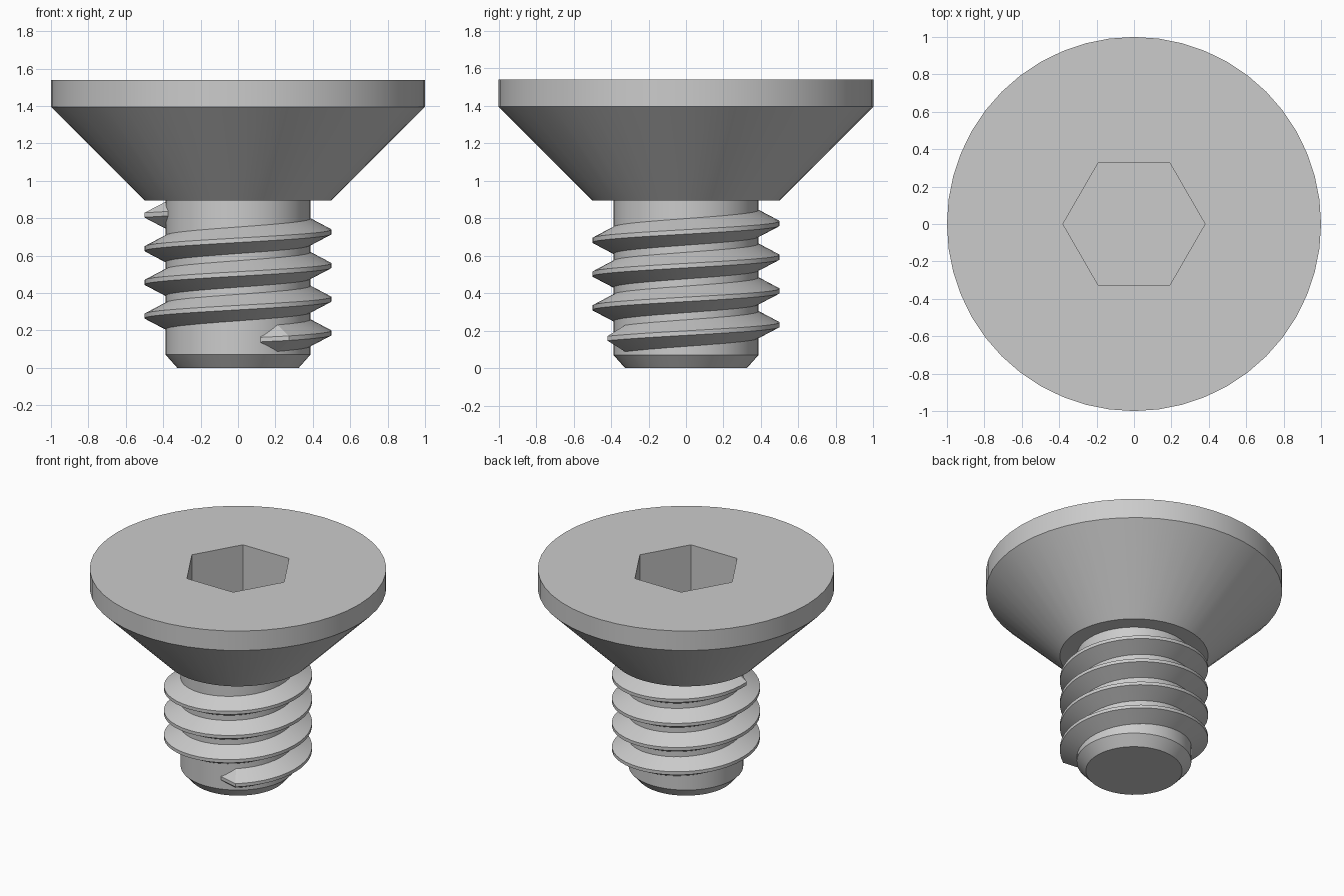
import bpy
import bmesh
from math import cos, sin, pi, radians

SEGMENTS = 48
CUBE = bpy.data.objects.get("Cube")
if CUBE:
    bpy.data.objects.remove(CUBE)

steel = bpy.data.materials.new("grey steel")
steel.use_nodes = True
GREY = (0.6, 0.6, 0.6, 1)
steel.diffuse_color = GREY
steel.node_tree.nodes["Principled BSDF"].inputs["Base Color"].default_value = GREY


def skin_rings(name, rings, closed):
    """Join successive rings of points with quads and cap both ends."""
    bm = bmesh.new()
    loops = [[bm.verts.new(p) for p in ring] for ring in rings]
    n = len(loops[0])
    for a, b in zip(loops, loops[1:]):
        for i in range(n if closed else n - 1):
            j = (i + 1) % n
            bm.faces.new((a[i], a[j], b[j], b[i]))
    bm.faces.new(loops[0][::-1])
    bm.faces.new(loops[-1])
    bmesh.ops.recalc_face_normals(bm, faces=bm.faces)
    mesh = bpy.data.meshes.new(name)
    bm.to_mesh(mesh)
    bm.free()
    mesh.materials.append(steel)
    obj = bpy.data.objects.new(name, mesh)
    bpy.context.collection.objects.link(obj)
    bpy.ops.object.select_all(action='DESELECT')
    obj.select_set(True)
    bpy.context.view_layer.objects.active = obj
    bpy.ops.object.shade_smooth_by_angle(angle=radians(25))
    return obj


def circle(r, z):
    angles = [2 * pi * i / SEGMENTS for i in range(SEGMENTS)]
    return [(r * cos(a), r * sin(a), z) for a in angles]


def hexagon(apothem, z):
    """Hexagonal ring with as many points as a circle, corners on the x axis."""
    ring = []
    for i in range(SEGMENTS):
        a = 2 * pi * i / SEGMENTS
        r = apothem / cos(a % (pi / 3) - pi / 6)
        ring.append((r * cos(a), r * sin(a), z))
    return ring


# Countersunk head with hexagonal socket
TOP, NECK = 1.54, 0.895
skin_rings("countersunk_head", [
    circle(0.5, NECK), circle(1, 1.395), circle(1, TOP),
    hexagon(0.329, TOP), hexagon(0.329, TOP - 0.37)], True)

# Shank with chamfered tip
ROOT = 0.387
skin_rings("shank", [circle(0.325, 0), circle(ROOT, 0.07), circle(ROOT, NECK)], True)

# Helical thread with tapered ends
CREST, PITCH, START_Z = 0.5, 0.18, 0.187
START, END, TAPER = radians(-57), radians(1260), radians(15)


def thread_section(angle, crest, half_root):
    z = START_Z + PITCH * angle / (2 * pi)
    inner = ROOT - 0.03
    section = [(inner, -half_root), (ROOT, -half_root), (crest, -0.012),
               (crest, 0.012), (ROOT, half_root), (inner, half_root)]
    return [(r * cos(angle), r * sin(angle), z + dz) for r, dz in section]


steps = round((END - START) / (2 * pi) * SEGMENTS)
sections = [thread_section(START - TAPER, ROOT, 0.015)]
sections += [thread_section(START + (END - START) * i / steps, CREST, 0.071)
             for i in range(steps + 1)]
sections.append(thread_section(END + TAPER, ROOT, 0.015))
skin_rings("thread", sections, True)
